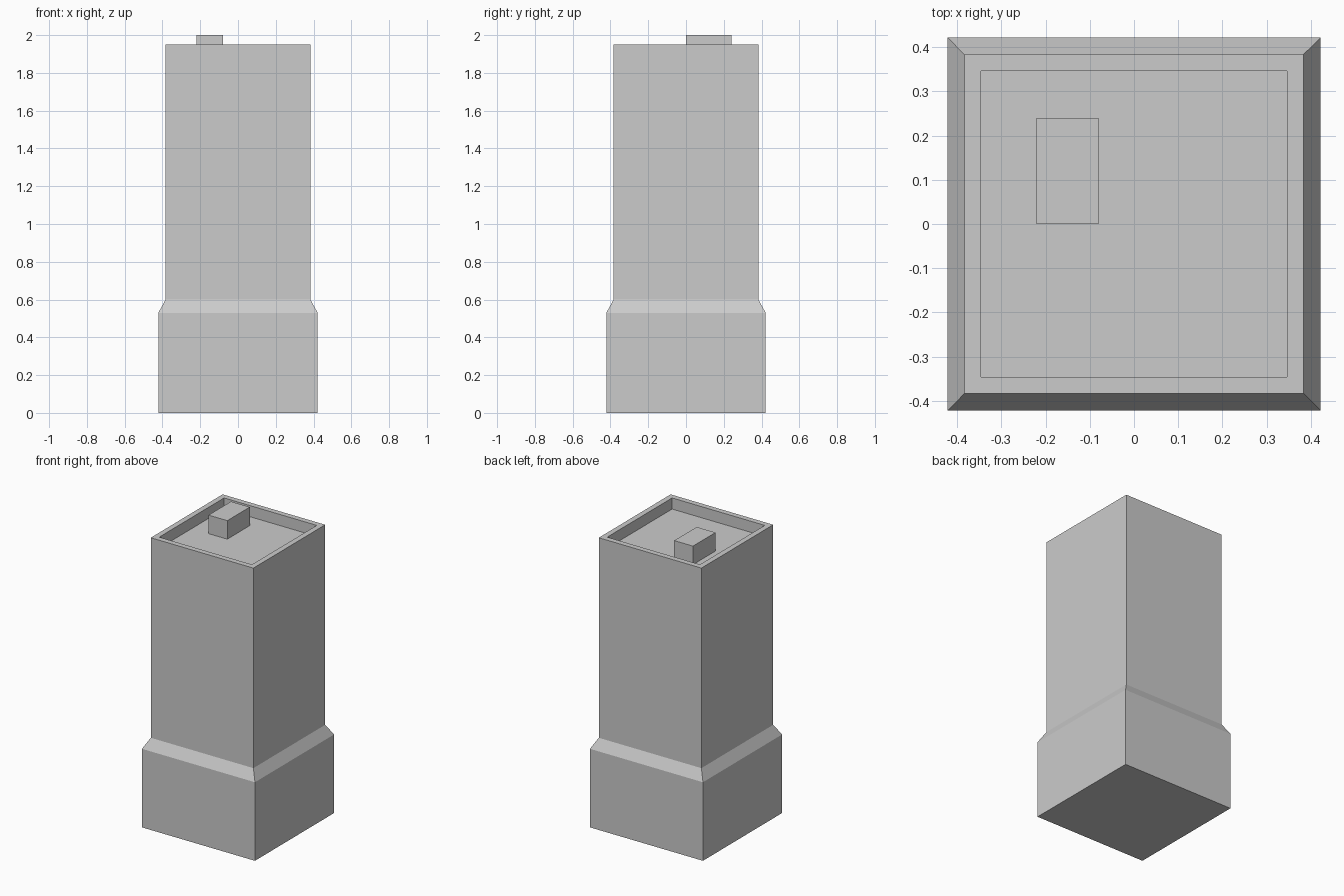
import bpy, bmesh

if "Cube" in bpy.data.objects:
    bpy.data.objects.remove(bpy.data.objects["Cube"])


def add_object(name, bm):
    bmesh.ops.recalc_face_normals(bm, faces=bm.faces)
    mesh = bpy.data.meshes.new(name)
    bm.to_mesh(mesh)
    bm.free()
    obj = bpy.data.objects.new(name, mesh)
    bpy.context.collection.objects.link(obj)
    return obj


def square_loft(name, profile):
    """Loft square rings given as (half width, z), capped at both ends."""
    bm = bmesh.new()
    rings = [[bm.verts.new((sx * r, sy * r, z))
              for sx, sy in ((-1, -1), (1, -1), (1, 1), (-1, 1))]
             for r, z in profile]
    for a, b in zip(rings, rings[1:]):
        for i in range(4):
            j = (i + 1) % 4
            bm.faces.new((a[i], a[j], b[j], b[i]))
    bm.faces.new(rings[0])
    bm.faces.new(rings[-1])
    return add_object(name, bm)


def box(name, lo, hi):
    bm = bmesh.new()
    bmesh.ops.create_cube(bm, size=1)
    for v in bm.verts:
        v.co = [h if c > 0 else l for c, l, h in zip(v.co, lo, hi)]
    return add_object(name, bm)


# Tower: wide plinth, sloped shoulder, shaft, parapet and sunken roof
square_loft("tower", [(0.422, 0), (0.422, 0.53), (0.383, 0.60), (0.383, 1.95),
                      (0.346, 1.95), (0.346, 1.875)])

# Small rooftop housing standing on the sunken roof
box("roof_housing", (-0.22, 0.0, 1.875), (-0.08, 0.24, 2.0))
